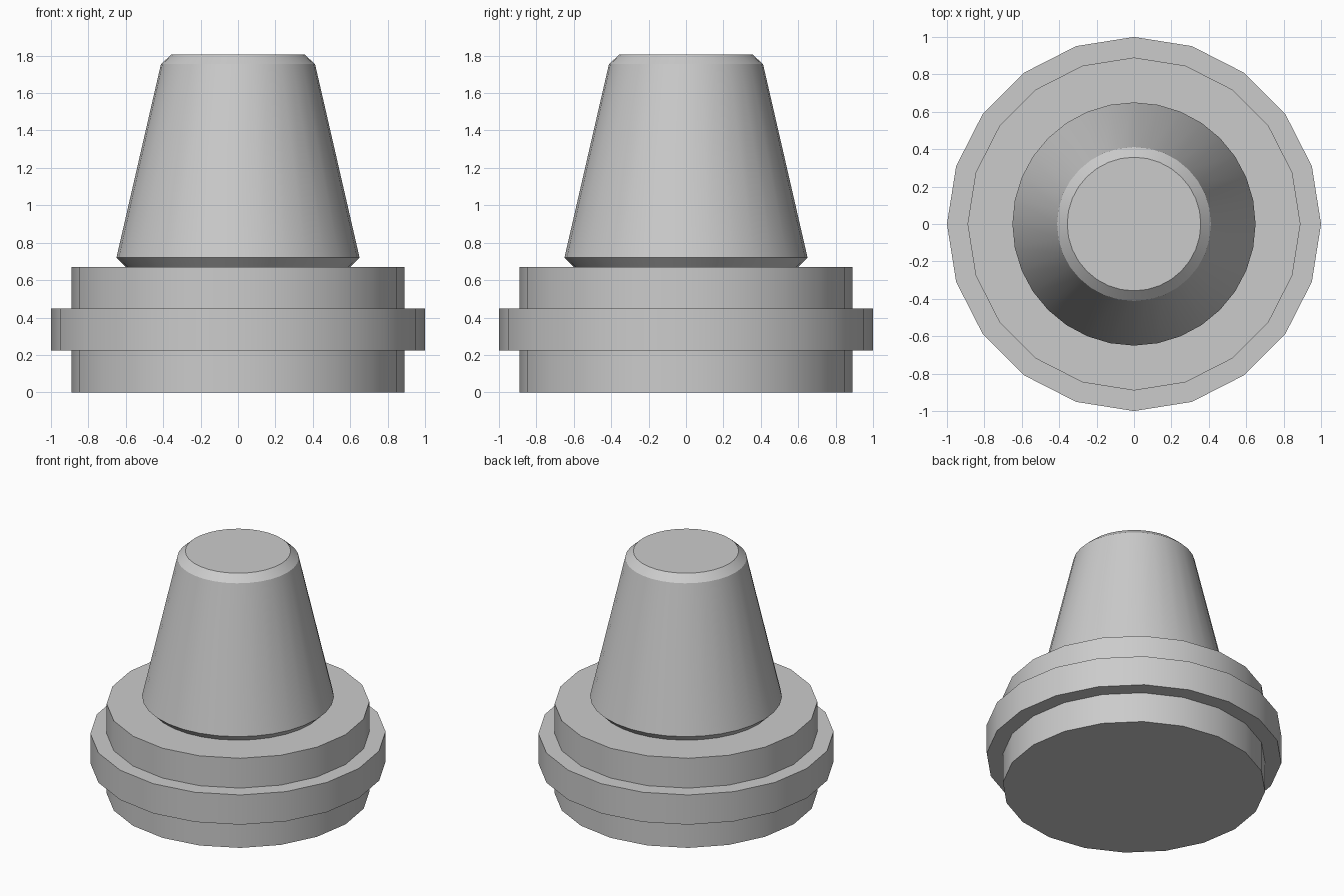
import bpy, bmesh
from math import cos, sin, tau, radians

if "Cube" in bpy.data.objects:
    bpy.data.objects.remove(bpy.data.objects["Cube"])


def lathe(name, profile, sides):
    """Closed solid of revolution from (radius, height) points, bottom to top."""
    bm = bmesh.new()
    rings = [[bm.verts.new((r * cos(tau * i / sides), r * sin(tau * i / sides), z))
              for i in range(sides)] for r, z in profile]
    for low, high in zip(rings, rings[1:]):
        for i in range(sides):
            j = (i + 1) % sides
            bm.faces.new((low[i], low[j], high[j], high[i]))
    bm.faces.new(rings[0][::-1])
    bm.faces.new(rings[-1])
    mesh = bpy.data.meshes.new(name)
    bm.to_mesh(mesh)
    bm.free()
    obj = bpy.data.objects.new(name, mesh)
    bpy.context.collection.objects.link(obj)
    bpy.ops.object.select_all(action='DESELECT')
    obj.select_set(True)
    bpy.context.view_layer.objects.active = obj
    bpy.ops.object.shade_smooth_by_angle(angle=radians(30))
    return obj


# Low-poly round base with a raised middle band
lathe("base", [(0.89, 0), (0.89, 0.225), (1, 0.225), (1, 0.447),
               (0.89, 0.447), (0.89, 0.67)], 20)

# Tapered plug with chamfered bottom and top edges
lathe("tapered_plug", [(0.60, 0.67), (0.65, 0.72), (0.412, 1.755), (0.357, 1.805)], 32)
